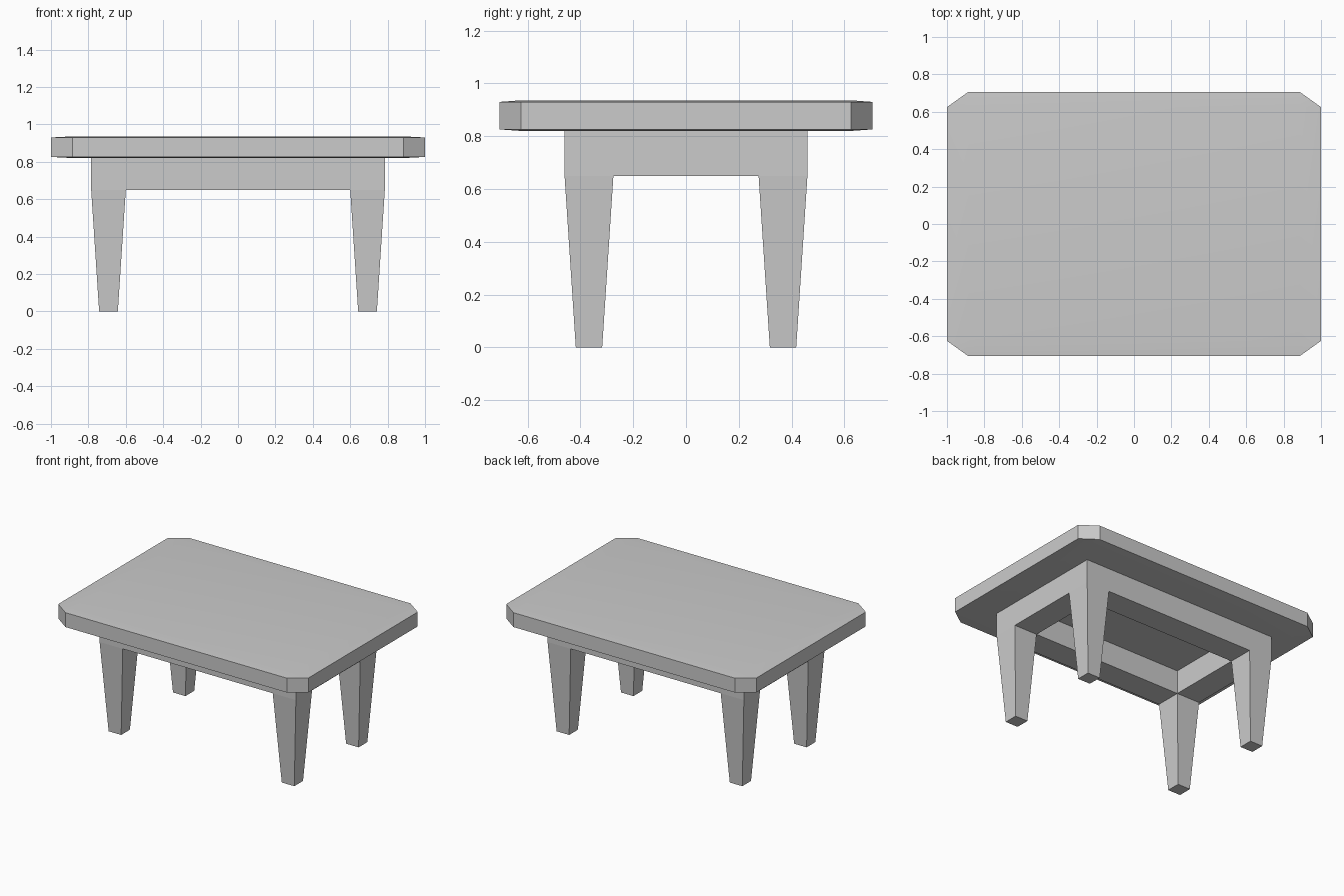
import bpy
import bmesh
from math import radians
from mathutils import Matrix, Vector

cube = bpy.data.objects.get("Cube")
if cube:
    bpy.data.objects.remove(cube, do_unlink=True)

GREY = (0.6, 0.6, 0.6, 1.0)
material = bpy.data.materials.new("plain grey")
material.use_nodes = True
material.diffuse_color = GREY
material.node_tree.nodes["Principled BSDF"].inputs["Base Color"].default_value = GREY


def finish(bm, name):
    """Turn a bmesh into a named, shaded object."""
    bmesh.ops.recalc_face_normals(bm, faces=bm.faces)
    mesh = bpy.data.meshes.new(name)
    bm.to_mesh(mesh)
    bm.free()
    mesh.materials.append(material)
    obj = bpy.data.objects.new(name, mesh)
    bpy.context.collection.objects.link(obj)
    bpy.ops.object.select_all(action="DESELECT")
    obj.select_set(True)
    bpy.context.view_layer.objects.active = obj
    bpy.ops.object.shade_smooth_by_angle(angle=radians(30))
    return obj


# Tabletop: slab with cut corners and slightly crowned top and underside
half_x, half_y = 1.0, 0.707
inner_x, inner_y = 0.885, 0.625
z_mid, half_edge, half_crown = 0.878, 0.052, 0.058
bm = bmesh.new()
for sx in (-1, 1):
    for sy in (-1, 1):
        for sz in (-1, 1):
            for x, y, h in ((half_x, inner_y, half_edge),
                            (inner_x, half_y, half_edge),
                            (inner_x, inner_y, half_crown)):
                bm.verts.new((sx * x, sy * y, z_mid + sz * h))
bmesh.ops.convex_hull(bm, input=bm.verts)
bmesh.ops.dissolve_limit(bm, angle_limit=radians(0.5), verts=bm.verts, edges=bm.edges)
finish(bm, "tabletop")

# Frame: hollow rectangular apron with tapered legs drawn down from its corners
apron_top, apron_bottom = 0.825, 0.65
foot_scale = 0.54
xs = (-0.785, -0.6, 0.6, 0.785)
ys = (-0.46, -0.275, 0.275, 0.46)
bm = bmesh.new()
grid = [[bm.verts.new((x, y, apron_top)) for y in ys] for x in xs]
for i in range(3):
    for j in range(3):
        if (i, j) != (1, 1):
            bm.faces.new((grid[i][j], grid[i + 1][j], grid[i + 1][j + 1], grid[i][j + 1]))


def extrude_down(faces, distance):
    """Extrude faces downward and return the new end faces."""
    result = bmesh.ops.extrude_face_region(bm, geom=faces)["geom"]
    verts = [g for g in result if isinstance(g, bmesh.types.BMVert)]
    bmesh.ops.translate(bm, verts=verts, vec=(0, 0, -distance))
    return [g for g in result if isinstance(g, bmesh.types.BMFace)]


underside = extrude_down(bm.faces[:], apron_top - apron_bottom)
corners = [f for f in underside
           if abs(f.calc_center_median().x) > 0.6 and abs(f.calc_center_median().y) > 0.275]
for corner in corners:
    foot = extrude_down([corner], apron_bottom)[0]
    centre = foot.calc_center_median()
    bmesh.ops.scale(bm, verts=foot.verts, vec=Vector((foot_scale, foot_scale, 1)),
                    space=Matrix.Translation(-centre))
finish(bm, "apron_and_legs")
